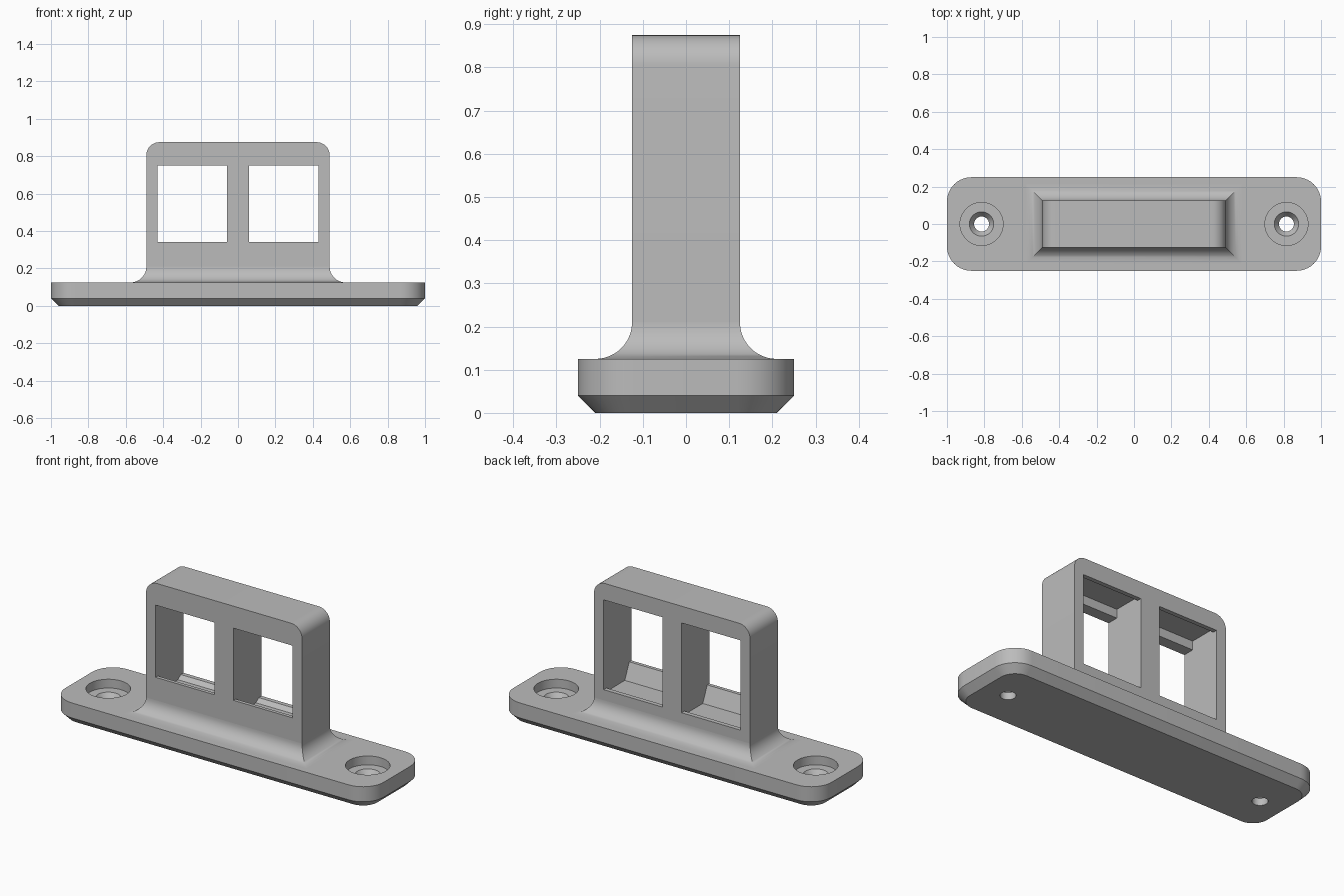
import bpy, bmesh, math
from mathutils import Vector

default = bpy.data.objects.get("Cube")
if default:
    bpy.data.objects.remove(default, do_unlink=True)

grey = bpy.data.materials.new("plain grey")
grey.use_nodes = True
grey.diffuse_color = (0.5, 0.5, 0.5, 1)
grey.node_tree.nodes["Principled BSDF"].inputs["Base Color"].default_value = (0.5, 0.5, 0.5, 1)


def loft(name, loops):
    """Closed solid through loops that all have the same point count."""
    bm = bmesh.new()
    rings = [[bm.verts.new(p) for p in loop] for loop in loops]
    n = len(rings[0])
    for a, b in zip(rings, rings[1:]):
        for i in range(n):
            j = (i + 1) % n
            bm.faces.new((a[i], a[j], b[j], b[i]))
    bm.faces.new(rings[0][::-1])
    bm.faces.new(rings[-1])
    bmesh.ops.recalc_face_normals(bm, faces=bm.faces)
    mesh = bpy.data.meshes.new(name)
    bm.to_mesh(mesh)
    bm.free()
    mesh.materials.append(grey)
    obj = bpy.data.objects.new(name, mesh)
    bpy.context.collection.objects.link(obj)
    return obj


def arc(cx, cy, r, start, steps=10):
    angles = [math.radians(start + 90 * i / steps) for i in range(steps + 1)]
    return [(cx + r * math.cos(a), cy + r * math.sin(a)) for a in angles]


def rounded_rect(hx, hy, r, z):
    pts = (arc(hx - r, hy - r, r, 0) + arc(r - hx, hy - r, r, 90)
           + arc(r - hx, r - hy, r, 180) + arc(hx - r, r - hy, r, 270))
    return [(x, y, z) for x, y in pts]


def circle(cx, r, z, n=48):
    return [(cx + r * math.cos(math.tau * i / n), r * math.sin(math.tau * i / n), z)
            for i in range(n)]


def activate(obj):
    bpy.ops.object.select_all(action='DESELECT')
    obj.select_set(True)
    bpy.context.view_layer.objects.active = obj


def cut(obj, cutter):
    activate(obj)
    mod = obj.modifiers.new("cut", 'BOOLEAN')
    mod.operation = 'DIFFERENCE'
    mod.solver = 'EXACT'
    mod.object = cutter
    bpy.ops.object.modifier_apply(modifier=mod.name)
    bpy.data.objects.remove(cutter, do_unlink=True)


def smooth(obj):
    activate(obj)
    bpy.ops.object.shade_smooth_by_angle(angle=math.radians(30))


# Base plate with a chamfered underside
plate = loft("base_plate", [
    rounded_rect(0.96, 0.21, 0.09, 0),
    rounded_rect(1, 0.25, 0.13, 0.04),
    rounded_rect(1, 0.25, 0.13, 0.125)])

# Counterbored, countersunk screw holes
bore = [(0.04, -0.1), (0.04, 0.04), (0.065, 0.075), (0.115, 0.075), (0.115, 0.2)]
for side in (-1, 1):
    cut(plate, loft("screw_hole", [circle(side * 0.815, r, z) for r, z in bore]))

# Upright frame with rounded top corners
outline = ([(0.49, 0.1)] + arc(0.42, 0.805, 0.07, 0)
           + arc(-0.42, 0.805, 0.07, 90) + [(-0.49, 0.1)])
frame = loft("upright_frame", [[(x, y, z) for x, z in outline] for y in (-0.125, 0.125)])

# Socket openings: narrow front lip, wider pocket, shallow catches at the back
socket = [(-0.2, 0.34), (-0.105, 0.34), (-0.065, 0.25), (0.075, 0.25), (0.1, 0.27),
          (0.2, 0.27), (0.2, 0.78), (0.1, 0.78), (0.08, 0.8), (-0.06, 0.8),
          (-0.06, 0.75), (-0.2, 0.75)]
for side in (-1, 1):
    cut(frame, loft("socket_opening",
                    [[(side * x, y, z) for y, z in socket] for x in (0.06, 0.43)]))

# Concave fillet with mitred corners at the foot of the frame
R = 0.085
sections = [(R, 0.1)]
for i in range(13):
    a = math.radians(90 * i / 12)
    sections.append((R * (1 - math.sin(a)), 0.125 + R * (1 - math.cos(a))))
fillet = loft("foot_fillet", [
    [(sx * (0.49 + o), sy * (0.125 + o), z)
     for sx, sy in ((1, 1), (-1, 1), (-1, -1), (1, -1))] for o, z in sections])

for part in (plate, frame, fillet):
    smooth(part)
